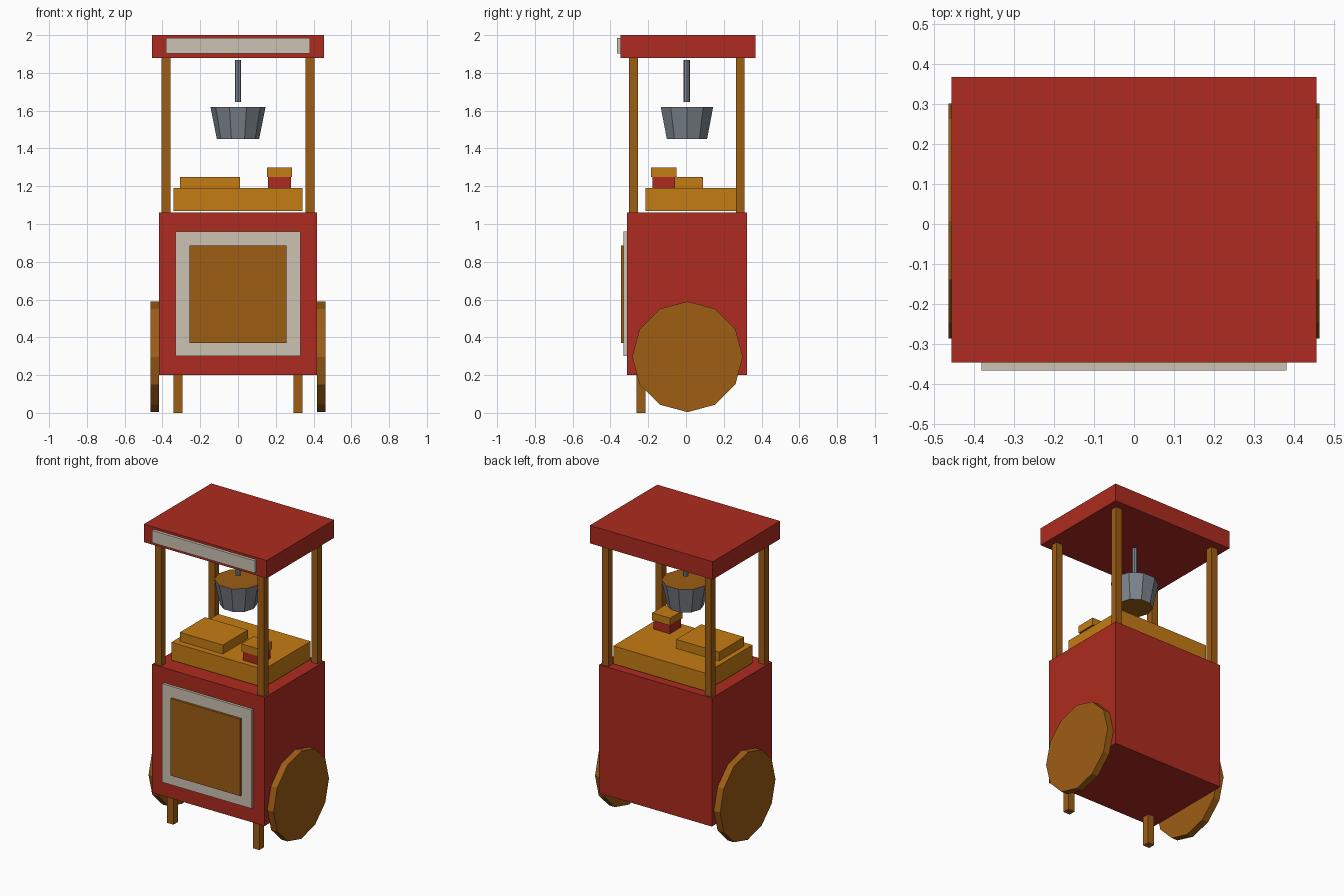
import bpy, bmesh
from math import pi
from mathutils import Matrix

if "Cube" in bpy.data.objects:
    bpy.data.objects.remove(bpy.data.objects["Cube"])


def material(name, rgb):
    m = bpy.data.materials.new(name)
    m.diffuse_color = (*rgb, 1)
    m.use_nodes = True
    m.node_tree.nodes["Principled BSDF"].inputs["Base Color"].default_value = m.diffuse_color
    return m


RED = material("red_paint", (0.42, 0.024, 0.014))
CREAM = material("cream", (0.60, 0.54, 0.45))
WOOD = material("wood", (0.34, 0.11, 0.007))
AMBER = material("amber", (0.56, 0.20, 0.007))
STEEL = material("steel", (0.20, 0.23, 0.26))


def finish(name, bm, *mats):
    me = bpy.data.meshes.new(name)
    bm.to_mesh(me)
    bm.free()
    for m in mats:
        me.materials.append(m)
    ob = bpy.data.objects.new(name, me)
    bpy.context.collection.objects.link(ob)
    return ob


def box(name, x, y, z, mat):
    """Box from (min, max) ranges on each axis."""
    bm = bmesh.new()
    size = [b - a for a, b in (x, y, z)]
    mid = [(a + b) / 2 for a, b in (x, y, z)]
    bmesh.ops.create_cube(bm, size=1, matrix=Matrix.Translation(mid) @ Matrix.Diagonal((*size, 1)))
    return finish(name, bm, mat)


def cone(name, sides, r_low, r_high, length, matrix, mat, cap=None):
    bm = bmesh.new()
    bmesh.ops.create_cone(bm, cap_ends=True, segments=sides, radius1=r_low,
                          radius2=r_high, depth=length, matrix=matrix)
    if cap:
        for f in bm.faces:
            f.material_index = int(len(f.verts) > 4)
    return finish(name, bm, *([mat, cap] if cap else [mat]))


CY = 0.005  # centre line of the cart in y

# Cabinet with framed door
box("cabinet", (-0.417, 0.417), (-0.313, 0.322), (0.20, 1.06), RED)
box("door_frame", (-0.33, 0.33), (-0.33, -0.312), (0.30, 0.96), CREAM)
box("door_panel", (-0.258, 0.258), (-0.345, -0.329), (0.37, 0.885), WOOD)

# Canopy and blank sign board
box("canopy", (-0.455, 0.455), (-0.346, 0.367), (1.88, 2.0), RED)
box("sign_board", (-0.38, 0.38), (-0.365, -0.345), (1.903, 1.985), CREAM)

# Posts, front legs and wheels on both sides
for side, s in (("left", -1), ("right", 1)):
    for end, y in (("front", -0.278), ("back", 0.288)):
        box(f"{end}_{side}_post", sorted((s * 0.357, s * 0.404)),
            (y - 0.023, y + 0.023), (1.06, 1.88), WOOD)
    box(f"front_{side}_leg", sorted((s * 0.294, s * 0.342)), (-0.263, -0.215), (0, 0.20), WOOD)
    turn = Matrix.Translation((s * 0.44, 0.008, 0.297)) @ Matrix.Rotation(pi / 2, 4, 'Y')
    cone(f"{side}_wheel", 12, 0.293, 0.293, 0.046, turn, WOOD)

# Counter with popcorn heap and a filled carton
box("counter", (-0.342, 0.342), (-0.215, 0.28), (1.07, 1.19), AMBER)
box("popcorn_heap", (-0.308, 0.01), (-0.175, 0.09), (1.19, 1.25), AMBER)
box("carton", (0.16, 0.28), (-0.178, -0.058), (1.19, 1.25), RED)
box("carton_popcorn", (0.153, 0.287), (-0.184, -0.051), (1.25, 1.30), AMBER)

# Hanging kettle: ten-sided, vertices on the x axis, wooden-coloured ends
spin = Matrix.Rotation(pi / 2, 4, 'Z')
cone("kettle", 10, 0.112, 0.146, 0.17, Matrix.Translation((0, CY, 1.535)) @ spin, STEEL, WOOD)
cone("kettle_rod", 8, 0.017, 0.017, 0.222, Matrix.Translation((0, CY, 1.758)), STEEL)
